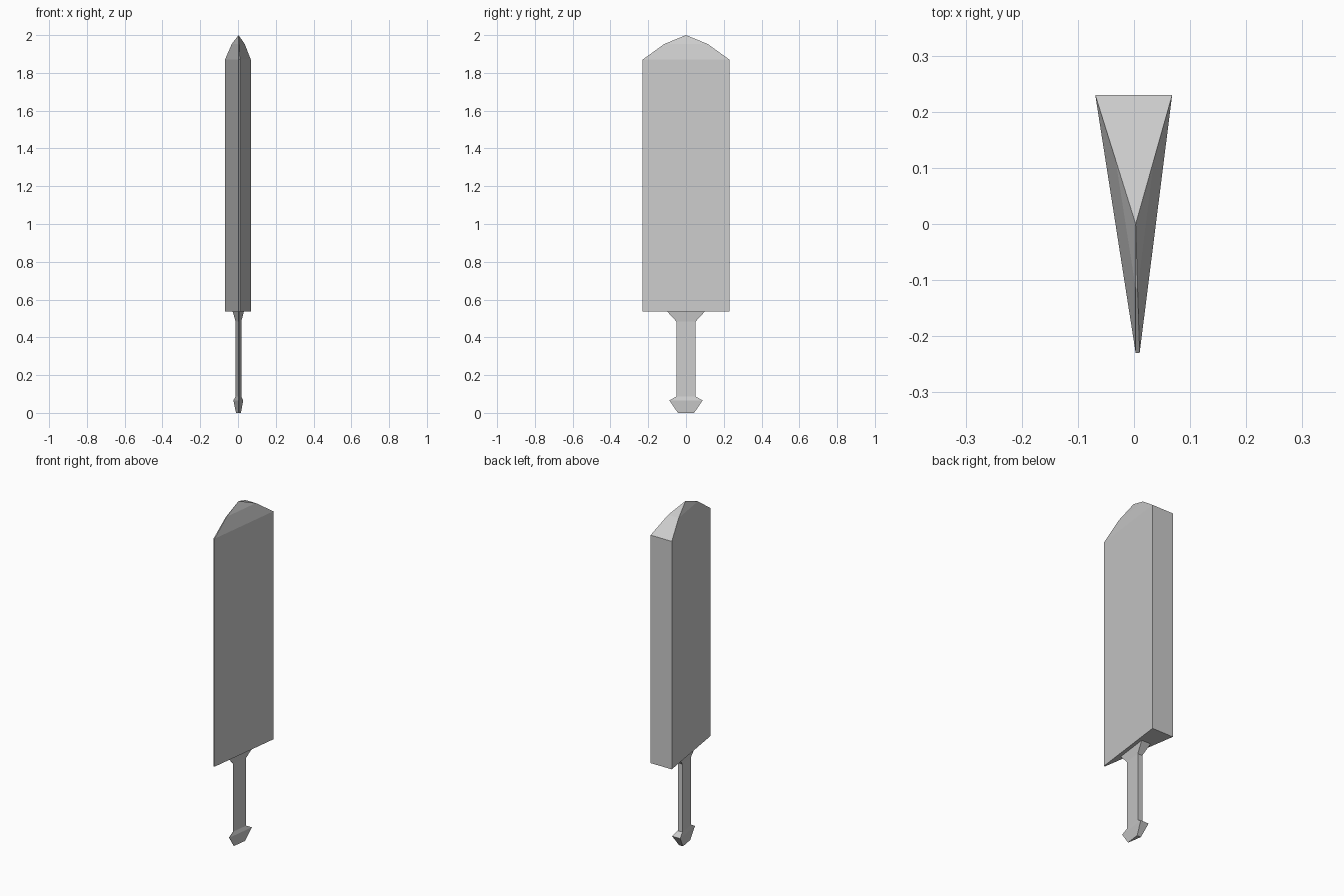
import bpy, bmesh

if "Cube" in bpy.data.objects:
    bpy.data.objects.remove(bpy.data.objects["Cube"])

# Wedge cross-section shared by every part: wide spine at +y, thin edge at -y
SECTION = [(-0.069, 0.23), (0.003, -0.23), (0.010, -0.23), (0.068, 0.23)]
AXIS_X = 0.003  # the section shrinks towards this axis


def loft(name, rings, apex=None, cap_top=True):
    """Skin scaled copies of the wedge section; rings are (height, half depth)."""
    bm = bmesh.new()
    loops = []
    for z, half in rings:
        s = half / 0.23
        loops.append([bm.verts.new((AXIS_X + (x - AXIS_X) * s, y * s, z))
                      for x, y in SECTION])
    n = len(SECTION)
    for a, b in zip(loops, loops[1:]):
        for i in range(n):
            j = (i + 1) % n
            bm.faces.new((a[i], a[j], b[j], b[i]))
    bm.faces.new(loops[0][::-1])
    if apex is not None:
        tip = bm.verts.new((AXIS_X, 0, apex))
        for i in range(n):
            bm.faces.new((loops[-1][i], loops[-1][(i + 1) % n], tip))
    elif cap_top:
        bm.faces.new(loops[-1])
    bmesh.ops.recalc_face_normals(bm, faces=bm.faces)
    mesh = bpy.data.meshes.new(name)
    bm.to_mesh(mesh)
    bm.free()
    obj = bpy.data.objects.new(name, mesh)
    bpy.context.collection.objects.link(obj)
    return obj


# Blade: straight wedge with a two-step tapered point
loft("blade", [(0.537, 0.23), (1.87, 0.23), (1.953, 0.115)], apex=2.0)

# Handle: pommel, grip and flared collar (open where it meets the blade)
loft("handle", [(0, 0.043), (0.066, 0.088), (0.087, 0.051),
                (0.484, 0.051), (0.537, 0.10)], cap_top=False)
